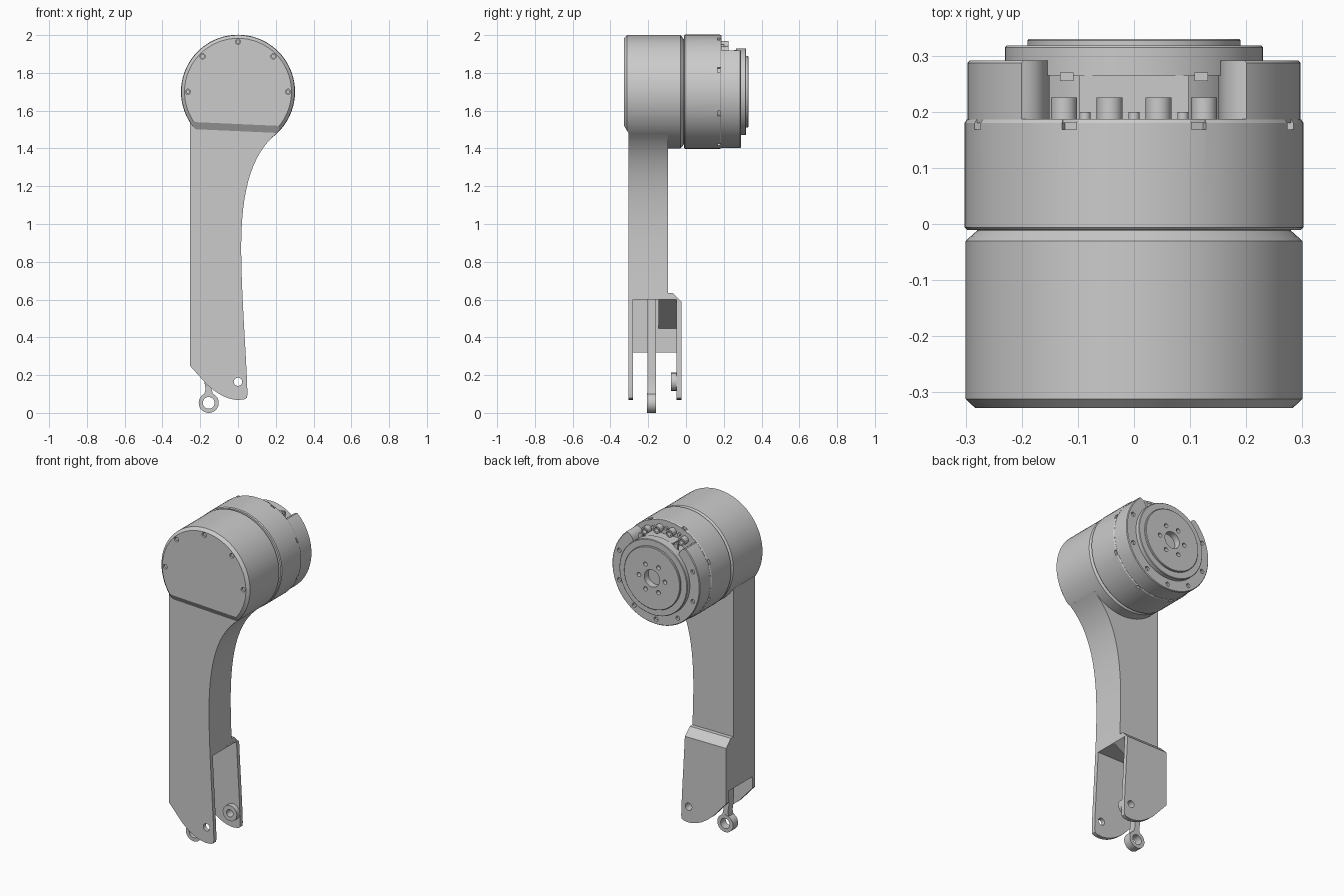
import bpy, bmesh
from math import sin, cos, pi, radians
from mathutils import Matrix, Vector

if "Cube" in bpy.data.objects:
    bpy.data.objects.remove(bpy.data.objects["Cube"])

CZ = 1.70      # height of the motor axis
SEG = 72


def finish(name, bm, angle=30):
    bmesh.ops.recalc_face_normals(bm, faces=bm.faces)
    me = bpy.data.meshes.new(name)
    bm.to_mesh(me)
    bm.free()
    ob = bpy.data.objects.new(name, me)
    bpy.context.collection.objects.link(ob)
    smooth(ob, angle)
    return ob


def smooth(ob, angle=30):
    bpy.ops.object.select_all(action='DESELECT')
    ob.select_set(True)
    bpy.context.view_layer.objects.active = ob
    bpy.ops.object.shade_smooth_by_angle(angle=radians(angle))


def add_prism(bm, pts, a, b, axis='y'):
    put = (lambda p, t: (p[0], t, p[1])) if axis == 'y' else (lambda p, t: (t, p[0], p[1]))
    lo = [bm.verts.new(put(p, a)) for p in pts]
    hi = [bm.verts.new(put(p, b)) for p in pts]
    bm.faces.new(lo)
    bm.faces.new(hi[::-1])
    n = len(pts)
    for i in range(n):
        bm.faces.new((lo[i], lo[(i + 1) % n], hi[(i + 1) % n], hi[i]))


def prism(name, pts, a, b, axis='y'):
    bm = bmesh.new()
    add_prism(bm, pts, a, b, axis)
    return finish(name, bm)


def circle(x, z, r, n=20):
    return [(x + r * cos(2 * pi * i / n), z + r * sin(2 * pi * i / n)) for i in range(n)]


def rect(x0, x1, z0, z1):
    return [(x0, z0), (x1, z0), (x1, z1), (x0, z1)]


def pegs(name, spots, a, b):
    """Several round pegs (x, z, radius) along y in one mesh."""
    bm = bmesh.new()
    for x, z, r in spots:
        add_prism(bm, circle(x, z, r), a, b)
    return finish(name, bm)


def around(rad, r, degrees):
    return [(rad * cos(radians(d)), CZ + rad * sin(radians(d)), r) for d in degrees]


def lathe(name, prof):
    """Closed solid turned around the motor axis from (radius, y) points."""
    bm = bmesh.new()
    rings = [[bm.verts.new((x, y, z)) for x, z in circle(0, CZ, r, SEG)] for r, y in prof]
    for A, B in zip(rings, rings[1:]):
        for i in range(SEG):
            j = (i + 1) % SEG
            bm.faces.new((A[i], A[j], B[j], B[i]))
    bm.faces.new(rings[0])
    bm.faces.new(rings[-1])
    return finish(name, bm)


def cut(ob, *cutters):
    for c in cutters:
        c.hide_render = True
        m = ob.modifiers.new('cut', 'BOOLEAN')
        m.operation, m.solver, m.object = 'DIFFERENCE', 'EXACT', c
        bpy.context.view_layer.objects.active = ob
        bpy.ops.object.modifier_apply(modifier=m.name)
        bpy.data.objects.remove(c)
    smooth(ob)


def bez(a, b, c, d, n=14):
    a, b, c, d = map(Vector, (a, b, c, d))
    out = []
    for i in range(n):
        t = i / n
        u = 1 - t
        out.append(tuple(a * u**3 + b * 3 * u * u * t + c * 3 * u * t * t + d * t**3))
    return out


# front housing with bevelled cap, cut back below a slanted line
housing = lathe('front_housing', [(.283, -.328), (.3, -.312), (.3, -.03), (.28, -.012), (.28, .01)])
step = prism('step_cutter', [(-.3285, 1.53), (-.304, 1.49), (-.304, 1.2), (-.5, 1.2), (-.5, 1.53)], -.5, .5, 'x')
step.data.transform(Matrix.Translation((0, 0, 1.53)) @ Matrix.Rotation(.045, 4, 'Y') @ Matrix.Translation((0, 0, -1.53)))
cut(housing, step, pegs('cap_hole_cutter', around(.265, .014, range(0, 181, 45)), -.4, -.31))
pegs('cap_screws', around(.265, .011, range(0, 181, 45)), -.32, -.309)

# arm: side outline, thinned behind, forked at the bottom
outline = (bez((.21, 1.485), (.08, 1.38), (.02, 1.2), (.017, .9))
           + bez((.017, .9), (.015, .65), (.045, .3), (.05, .1))
           + [(.05, .1), (.047, .08), (.035, .072)]
           + bez((0, .068), (-.06, .072), (-.11, .1), (-.165, .15), 8)
           + [(-.165, .15), (-.255, .25), (-.255, 1.541), (-.1, 1.62), (.1, 1.6)])
arm = prism('forked_arm', outline, -.305, -.025)
cut(arm,
    prism('back_cutter', [(-.095, 1.9), (-.095, .635), (-.07, .635), (-.025, .59), (.1, .59), (.1, 1.9)], -.6, .6, 'x'),
    prism('slot_cutter', rect(-.23, .6, -.2, .6), -.28, -.05),
    prism('slot_end_cutter', rect(-.6, .6, -.3, .32), -.28, -.05),
    pegs('pivot_hole_cutter', [(0, .165, .022)], -.4, .1))

# sloped gusset inside the fork
prism('fork_gusset', [(-.24, .44), (.025, .6), (.025, .61), (-.24, .61)], -.145, -.045)

# pivot boss on the inside of the back fork plate
boss = pegs('pivot_boss', [(0, .165, .048)], -.08, -.048)
cut(boss, pegs('boss_hole_cutter', [(0, .165, .022)], -.2, .1))

# pull rod with an eye
rod = prism('rod_bar', [(-.18, .09), (-.13, .09), (-.14, .125), (-.145, .18), (-.14, .61),
                        (-.185, .61), (-.18, .18), (-.172, .125)], -.205, -.16)
eye = prism('rod_eye', circle(-.155, .053, .053, 40), -.207, -.158)
for part in (rod, eye):
    cut(part, prism('eye_hole_cutter', circle(-.155, .053, .031, 32), -.4, 0))

# motor body with small notches along its rear edge
motor = lathe('motor_body', [(.297, -.011), (.302, -.006), (.302, .18), (.298, .186)])
bm = bmesh.new()
for d in range(0, 360, 45):
    a = radians(d + 22.5)
    bmesh.ops.create_cube(bm, size=1, matrix=Matrix.Translation((.302 * cos(a), .18, CZ + .302 * sin(a)))
                          @ Matrix.Rotation(-a, 4, 'Y') @ Matrix.Diagonal((.03, .024, .028, 1)))
cut(motor, finish('notch_cutter', bm))

# rear ring, open at the top for the connectors
ring = lathe('rear_ring', [(.297, .18), (.297, .287), (.293, .291)])
window = bez((.15, CZ + .12), (.15, 1.9), (.17, 1.915), (.22, 1.922), 8)
window += [(.22, 1.922), (.3, 2.1)]
cut(ring, prism('connector_window_cutter', window + [(-x, z) for x, z in window[::-1]], .187, .5),
    pegs('ring_hole_cutter', around(.265, .013, [20, 160, 200, 236, 270, 304, 340]), .27, .5))
pegs('ring_screws', around(.265, .01, [20, 160, 200, 236, 270, 304, 340]), .265, .281)

# core behind the output flange, and the block in the connector recess
lathe('rear_core', [(.2, .18), (.2, .28)])
prism('connector_block', rect(-.097, .097, CZ, 1.915), .18, .265)
sockets = around(.25, .023, [60, 80, 100, 120])
conn = pegs('round_connectors', sockets, .18, .225)
cut(conn, pegs('socket_cutter', [(x, z, .014) for x, z, r in sockets], .2, .4))
pegs('recess_screws', around(.255, .01, [70, 90, 110]), .18, .2)

# stepped output flange with bore and bolt circle
flange = lathe('output_flange', [(.23, .265), (.23, .315), (.227, .318), (.19, .318), (.19, .327), (.187, .33)])
cut(flange, prism('bore_cutter', circle(0, CZ, .052, 40), .29, .5),
    pegs('bolt_hole_cutter', around(.088, .013, range(0, 360, 60)), .305, .5))
# raised tabs that hold the flange at the recess
for s in (-1, 1):
    x = s * .12
    prism('flange_tab', rect(x - .012, x + .012, 1.86, 1.92), .255, .27)
